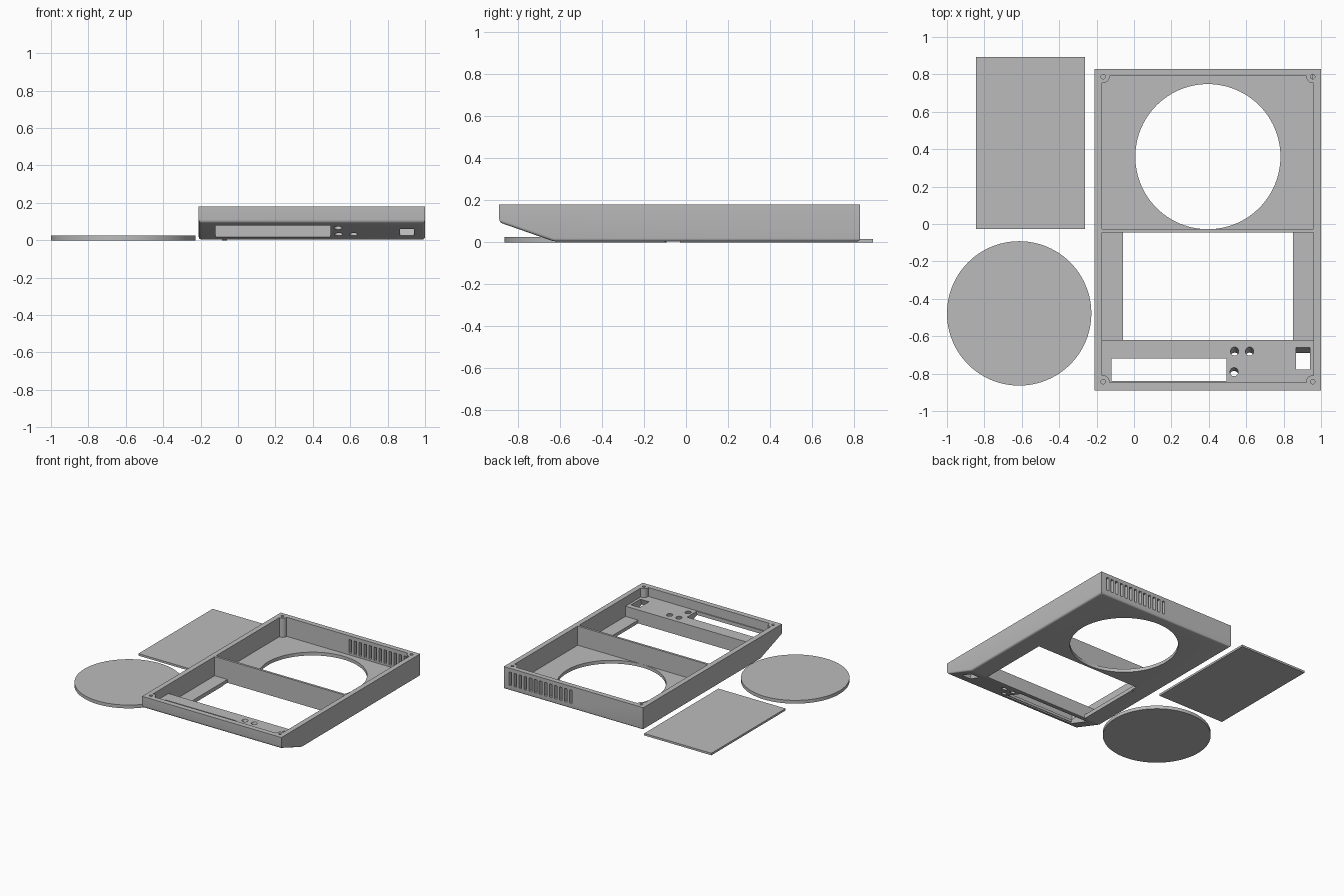
import bpy, bmesh, math
from mathutils import Matrix

cube = bpy.data.objects.get("Cube")
if cube:
    bpy.data.objects.remove(cube, do_unlink=True)

grey = bpy.data.materials.new("matte grey")
grey.use_nodes = True
grey.diffuse_color = (0.5, 0.5, 0.5, 1)
grey.node_tree.nodes["Principled BSDF"].inputs["Base Color"].default_value = (0.5, 0.5, 0.5, 1)


def finish(name, bm):
    bmesh.ops.recalc_face_normals(bm, faces=bm.faces)
    mesh = bpy.data.meshes.new(name)
    bm.to_mesh(mesh)
    bm.free()
    mesh.materials.append(grey)
    obj = bpy.data.objects.new(name, mesh)
    bpy.context.collection.objects.link(obj)
    return obj


def box(name, x, y, z, tilt=0):
    bm = bmesh.new()
    bmesh.ops.create_cube(bm, size=1)
    size = [b - a for a, b in (x, y, z)]
    mid = [(a + b) / 2 for a, b in (x, y, z)]
    bm.transform(Matrix.Translation(mid) @ Matrix.Rotation(tilt, 4, 'X') @ Matrix.Diagonal((*size, 1)))
    return finish(name, bm)


def cylinder(name, x, y, z, r, sides=32, tilt=0):
    bm = bmesh.new()
    bmesh.ops.create_cone(bm, cap_ends=True, segments=sides, radius1=r, radius2=r, depth=z[1] - z[0])
    bm.transform(Matrix.Translation((x, y, (z[0] + z[1]) / 2)) @ Matrix.Rotation(tilt, 4, 'X'))
    return finish(name, bm)


def combine(target, tool, operation='DIFFERENCE'):
    tool.hide_render = True
    mod = target.modifiers.new("shape", 'BOOLEAN')
    mod.object, mod.operation, mod.solver = tool, operation, 'EXACT'
    bpy.context.view_layer.objects.active = target
    bpy.ops.object.modifier_apply(modifier=mod.name)
    bpy.data.objects.remove(tool, do_unlink=True)


def smooth(obj):
    bpy.ops.object.select_all(action='DESELECT')
    obj.select_set(True)
    bpy.context.view_layer.objects.active = obj
    bpy.ops.object.shade_smooth_by_angle(angle=math.radians(30))


# Housing shell: side profile extruded across, lower edges rounded
TOP, LEFT, RIGHT = 0.18, -0.21, 1.0
profile = [(-0.89, TOP), (-0.89, 0.095), (-0.63, 0.004), (0.83, 0.004), (0.83, TOP)]
bm = bmesh.new()
face = bm.faces.new([bm.verts.new((LEFT, y, z)) for y, z in profile])
moved = bmesh.ops.extrude_face_region(bm, geom=[face])["geom"]
bmesh.ops.translate(bm, verts=[v for v in moved if isinstance(v, bmesh.types.BMVert)],
                    vec=(RIGHT - LEFT, 0, 0))
low = [e for e in bm.edges if all(v.co.z < 0.1 for v in e.verts)]
bmesh.ops.bevel(bm, geom=low, offset=0.015, segments=4, profile=0.5, affect='EDGES')
housing = finish("housing", bm)

# Interior bays, split by a divider, and the raised control shelf at the front
INNER = (-0.17, 0.96)
FLOOR, SHELF = 0.03, 0.11
combine(housing, box("back_bay", INNER, (-0.028, 0.79), (FLOOR, 0.3)))
combine(housing, box("middle_bay", INNER, (-0.62, -0.046), (FLOOR, 0.3)))
combine(housing, box("shelf_space", INNER, (-0.848, -0.6), (SHELF, 0.3)))

# Corner screw posts with blind holes
corners = [(x, y) for x in (-0.165, 0.955) for y in (-0.843, 0.788)]
for x, y in corners:
    combine(housing, cylinder("post", x, y, (0.1 if y < 0 else 0.02, TOP), 0.034), 'UNION')
for x, y in corners:
    combine(housing, cylinder("screw_hole", x, y, (0.13, 0.3), 0.012, 20))

# Floor openings
combine(housing, cylinder("round_opening", 0.395, 0.36, (-0.1, 0.1), 0.388, 96))
combine(housing, box("square_opening", (-0.06, 0.85), (-0.62, -0.046), (-0.1, 0.1)))

# Display window with a wider pocket on the underside
combine(housing, box("display_pocket", (-0.12, 0.495), (-0.845, -0.67), (-0.1, 0.09)))
combine(housing, box("display_window", (-0.12, 0.495), (-0.84, -0.72), (0, 0.15)))

# Button holes and connector slot, square to the sloped face
TILT = -math.radians(19.5)
for x, y in ((0.538, -0.695), (0.618, -0.695), (0.535, -0.805)):
    combine(housing, cylinder("button_hole", x, y, (-0.06, 0.2), 0.022, 32, TILT))
combine(housing, box("connector_slot", (0.865, 0.94), (-0.79, -0.68), (-0.07, 0.2), TILT))

# Row of ventilation slots in the back wall
for i in range(13):
    x = 0.41 + i * 0.0435
    combine(housing, box("vent", (x, x + 0.022), (0.75, 0.9), (0.045, 0.15)))
smooth(housing)

# Thin guide rail beside the square opening
box("guide_rail", (-0.085, -0.06), (-0.62, -0.1), (0, 0.02))

# Loose covers lying beside the housing
disc = cylinder("round_cover", -0.614, -0.478, (0, 0.026), 0.386, 96)
smooth(disc)
box("flat_cover", (-0.845, -0.262), (-0.028, 0.892), (0, 0.016))
